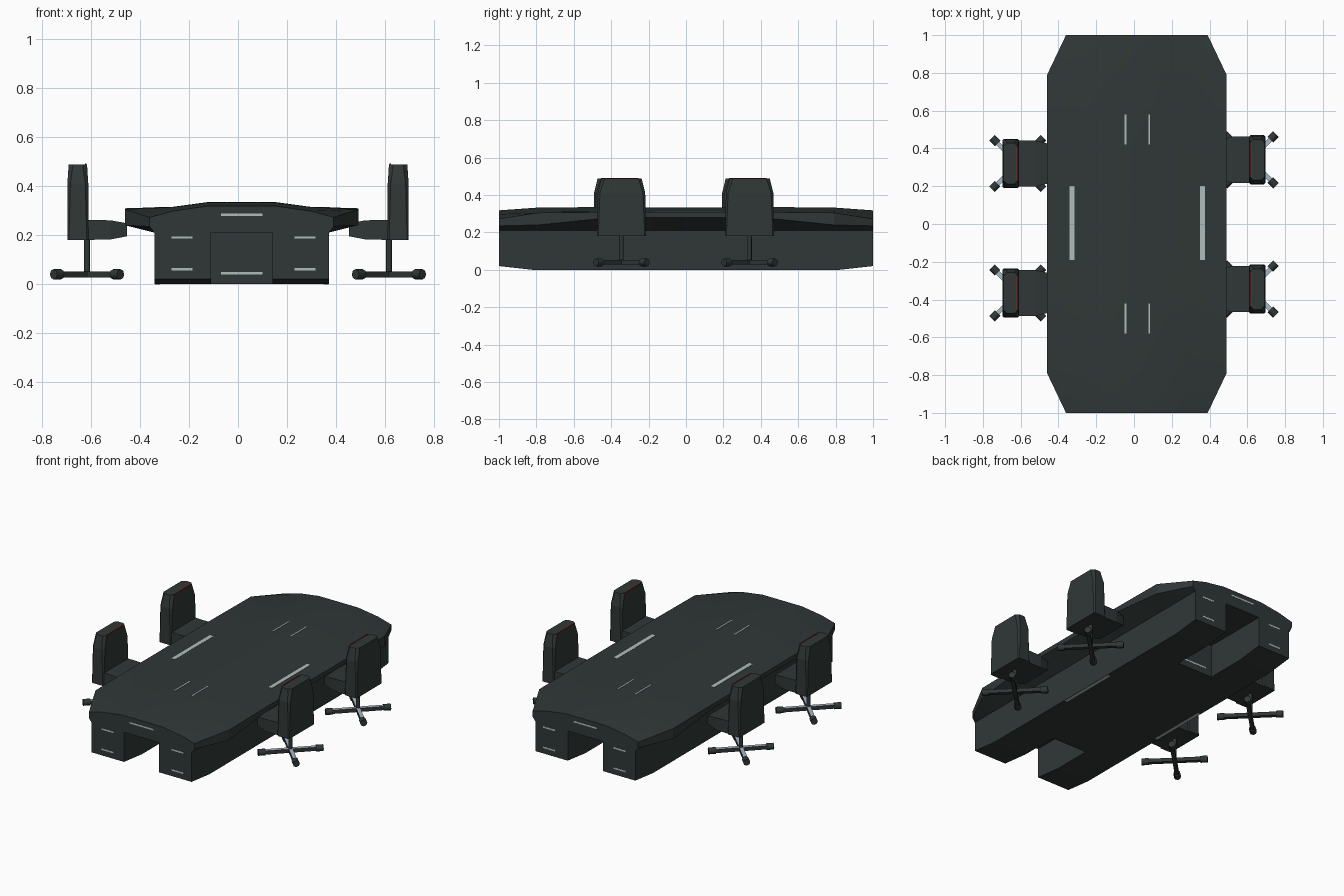
import bpy, bmesh, math
from mathutils import Matrix, Vector

if "Cube" in bpy.data.objects:
    bpy.data.objects.remove(bpy.data.objects["Cube"])

def mat(name, rgb):
    m = bpy.data.materials.new(name)
    m.diffuse_color = (*rgb, 1)
    m.use_nodes = True
    m.node_tree.nodes["Principled BSDF"].inputs["Base Color"].default_value = m.diffuse_color
    return m

DARK = mat("dark slate", (0.029, 0.039, 0.037))
PALE = mat("pale grey", (0.43, 0.51, 0.50))
STEEL = mat("steel blue", (0.40, 0.46, 0.56))
RED = mat("dark red", (0.25, 0.02, 0.02))
CX = 0.015  # table centre line

def finish(name, bm, mats, smooth=None):
    bmesh.ops.recalc_face_normals(bm, faces=bm.faces)
    me = bpy.data.meshes.new(name)
    bm.to_mesh(me)
    bm.free()
    for m in mats:
        me.materials.append(m)
    ob = bpy.data.objects.new(name, me)
    bpy.context.collection.objects.link(ob)
    if smooth:
        bpy.context.view_layer.objects.active = ob
        ob.select_set(True)
        bpy.ops.object.shade_smooth_by_angle(angle=math.radians(smooth))
        ob.select_set(False)
    return ob

def loft(name, rings, mats, smooth=None):
    bm = bmesh.new()
    vs = [[bm.verts.new(p) for p in r] for r in rings]
    n = len(vs[0])
    for a, b in zip(vs, vs[1:]):
        for i in range(n):
            j = (i + 1) % n
            bm.faces.new((a[i], a[j], b[j], b[i]))
    bm.faces.new(vs[0])
    bm.faces.new(vs[-1])
    return finish(name, bm, mats, smooth)

def box(name, lo, hi, m):
    ring = lambda z: [(lo[0], lo[1], z), (hi[0], lo[1], z), (hi[0], hi[1], z), (lo[0], hi[1], z)]
    return loft(name, [ring(lo[2]), ring(hi[2])], [m])

# Tabletop: half section (crown, shoulder, top rim, lower rim, underside) at each station
def section(y, w, crown, shoulder, rim, low):
    half = [(0.14, crown), (0.28, shoulder), (w, rim), (w, low), (0.355, 0.21)]
    pts = half + [(-x, z) for x, z in reversed(half)]
    return [(CX + x, y, z) for x, z in pts]

end = (0.375, 0.318, 0.298, 0.272, 0.235)
corner = (0.475, 0.333, 0.314, 0.305, 0.24)
mid = (0.475, 0.334, 0.315, 0.309, 0.28)
stations = [(-1, end), (-0.79, corner), (-0.4, mid), (0.4, mid), (0.79, corner), (1, end)]
loft("tabletop", [section(y, *p) for y, p in stations], [DARK], 20)

# Pedestals with slightly raised ends
for side, x0, x1 in (("left", -0.34, -0.11), ("right", 0.14, 0.37)):
    rings = [[(x0, y, z), (x1, y, z), (x1, y, 0.24), (x0, y, 0.24)]
             for y, z in ((-1, 0.02), (-0.82, 0), (0.82, 0), (1, 0.02))]
    loft(side + "_pedestal", rings, [DARK])

# Cross block filling the middle of the channel
box("centre_block", (-0.11, -0.57, 0.0), (0.14, 0.57, 0.22), DARK)

# Long pale strips on the top and the undersides, thin strips near the ends
for x in (-0.328, 0.362):
    box("top_strip", (x - 0.013, -0.19, 0.306), (x + 0.013, 0.2, 0.3145), PALE)
    xb = x - 0.004 if x > 0 else x
    box("base_strip", (xb - 0.01, -0.19, -0.0005), (xb + 0.01, 0.2, 0.003), PALE)
for x in (-0.045, 0.08):
    for y in (-0.5, 0.5):
        box("thin_top_strip", (x - 0.004, y - 0.08, 0.33), (x + 0.004, y + 0.08, 0.3355), PALE)

# Strips on the end faces and the centre block
def end_strip(s, x0, x1, z, y):
    ys = sorted((s * (y - 0.003), s * (y + 0.001)))
    box("end_strip", (x0, ys[0], z - 0.005), (x1, ys[1], z + 0.005), PALE)

for s in (-1, 1):
    for z in (0.06, 0.19):
        end_strip(s, -0.27, -0.185, z, 1)
        end_strip(s, 0.23, 0.315, z, 1)
    end_strip(s, -0.07, 0.1, 0.283, 1)
    end_strip(s, -0.07, 0.1, 0.045, 0.57)

# Chairs
def chamfered(x0, x1, h, z, s, yc, c=0.018):
    pts = [(x0 + c, -h), (x1 - c, -h), (x1, -h + c), (x1, h - c),
           (x1 - c, h), (x0 + c, h), (x0, h - c), (x0, -h + c)]
    return [(s * x, yc + y, z) for x, y in pts]

def chair(s, yc, tag):
    loft(tag + "_backrest", [chamfered(0.61, 0.695, 0.13, 0.18, s, yc, 0.006),
                             chamfered(0.61, 0.695, 0.127, 0.41, s, yc, 0.012),
                             chamfered(0.615, 0.69, 0.108, 0.488, s, yc)], [DARK])
    xr = sorted((s * 0.617, s * 0.623))
    box(tag + "_piping", (xr[0], yc - 0.09, 0.484), (xr[1], yc + 0.09, 0.491), RED)
    # seat cushion, thinner toward the front edge
    seat = []
    for x, h, z0, z1 in ((0.63, 0.122, 0.18, 0.262), (0.52, 0.122, 0.182, 0.26), (0.452, 0.105, 0.195, 0.248)):
        seat.append([(s * x, yc - h, z0), (s * x, yc + h, z0), (s * x, yc + h, z1), (s * x, yc - h, z1)])
    loft(tag + "_seat", seat, [DARK])
    # post
    px = s * 0.615
    bm = bmesh.new()
    bmesh.ops.create_cone(bm, cap_ends=True, segments=8, radius1=0.012, radius2=0.012, depth=0.15,
                          matrix=Matrix.Translation((px, yc, 0.11)))
    finish(tag + "_post", bm, [DARK], 50)
    # star base with steel upper faces, and casters
    base, wheels = bmesh.new(), bmesh.new()
    for k in range(4):
        a = math.radians(45 + 90 * k)
        rot = Matrix.Translation((px, yc, 0.04)) @ Matrix.Rotation(a, 4, 'Z')
        bmesh.ops.create_cube(base, size=1, matrix=rot @ Matrix.Translation((0.082, 0, 0))
                              @ Matrix.Diagonal((0.164, 0.024, 0.024, 1)))
        bmesh.ops.create_cone(wheels, cap_ends=True, segments=8, radius1=0.021, radius2=0.021, depth=0.042,
                              matrix=rot @ Matrix.Translation((0.172, 0, 0)) @ Matrix.Rotation(math.pi / 2, 4, 'Y'))
    base.normal_update()
    for f in base.faces:
        f.material_index = 1 if f.normal.z > 0.5 else 0
    finish(tag + "_star_base", base, [DARK, STEEL])
    finish(tag + "_casters", wheels, [DARK], 50)

chair(1, 0.34, "right_back_chair")
chair(1, -0.345, "right_front_chair")
chair(-1, 0.32, "left_back_chair")
chair(-1, -0.365, "left_front_chair")
